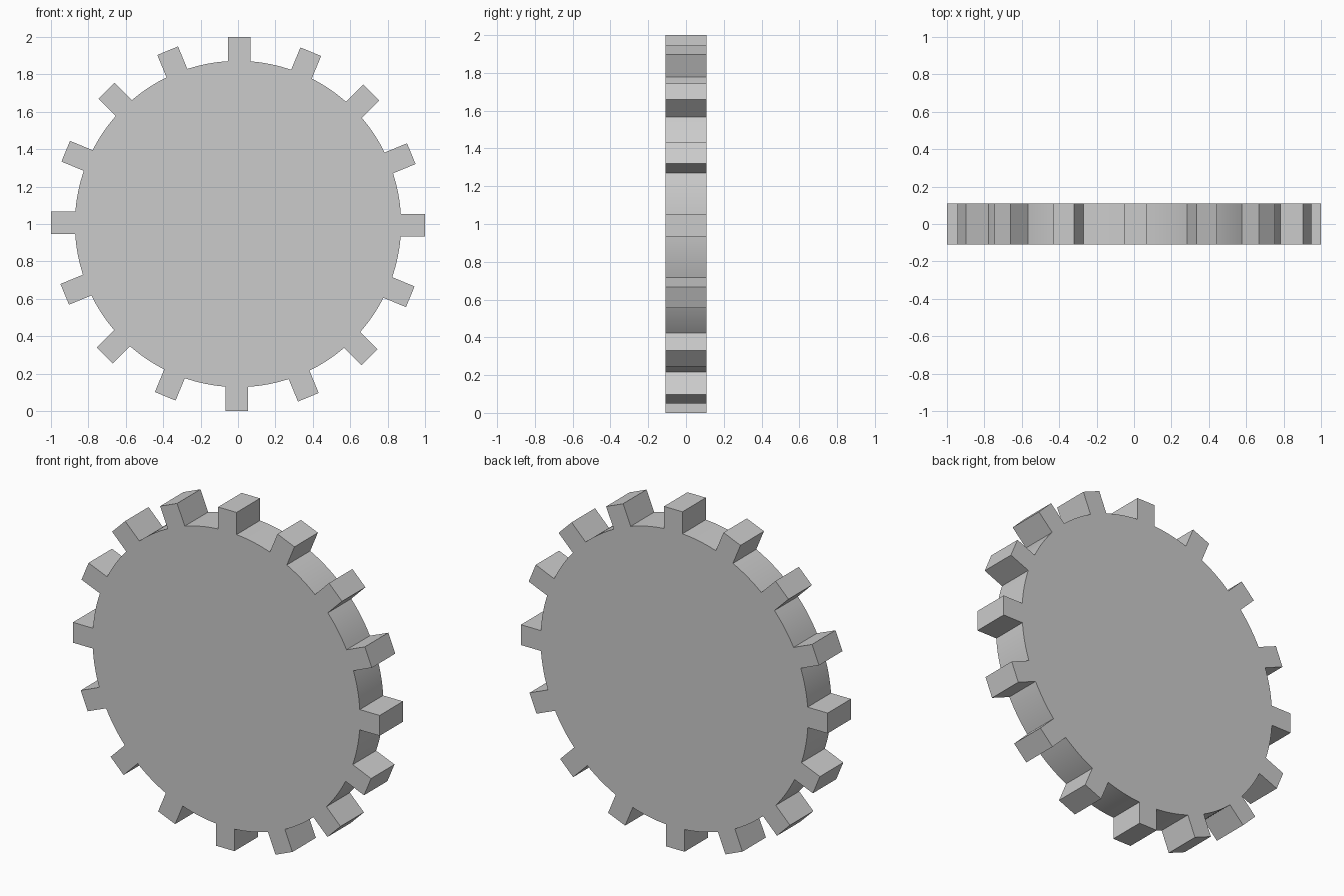
import bpy, bmesh, math

if "Cube" in bpy.data.objects:
    bpy.data.objects.remove(bpy.data.objects["Cube"])

TEETH = 16
R_ROOT, R_TIP = 0.872, 1.0
LEFT, RIGHT = 0.053, 0.067   # tooth flanks sit slightly off-centre
HALF_T = 0.109
ARC_STEPS = 8
CZ = 1.0

# Gear outline: square-ended teeth joined by root arcs, clockwise from the top
outline = []


def add(tangent, radial, ang):
    outline.append((tangent * math.cos(ang) + radial * math.sin(ang),
                    radial * math.cos(ang) - tangent * math.sin(ang)))


pitch = 2 * math.pi / TEETH
a_left, a_right = math.asin(LEFT / R_ROOT), math.asin(RIGHT / R_ROOT)
for i in range(TEETH):
    a = i * pitch
    add(-LEFT, R_TIP, a)
    add(RIGHT, R_TIP, a)
    for k in range(ARC_STEPS + 1):
        t = k / ARC_STEPS
        add(0, R_ROOT, a + a_right + t * (pitch - a_left - a_right))

# Extrude the outline through the thickness
bm = bmesh.new()
face = bm.faces.new([bm.verts.new((x, -HALF_T, CZ + z)) for x, z in outline])
ext = bmesh.ops.extrude_face_region(bm, geom=[face], use_keep_orig=True)
moved = [g for g in ext["geom"] if isinstance(g, bmesh.types.BMVert)]
bmesh.ops.translate(bm, verts=moved, vec=(0, 2 * HALF_T, 0))
bmesh.ops.recalc_face_normals(bm, faces=bm.faces)
mesh = bpy.data.meshes.new("gear_wheel")
bm.to_mesh(mesh)
bm.free()
gear = bpy.data.objects.new("gear_wheel", mesh)
bpy.context.collection.objects.link(gear)

# Smooth root arcs, crisp tooth edges
bpy.context.view_layer.objects.active = gear
gear.select_set(True)
bpy.ops.object.shade_smooth_by_angle(angle=math.radians(30))
